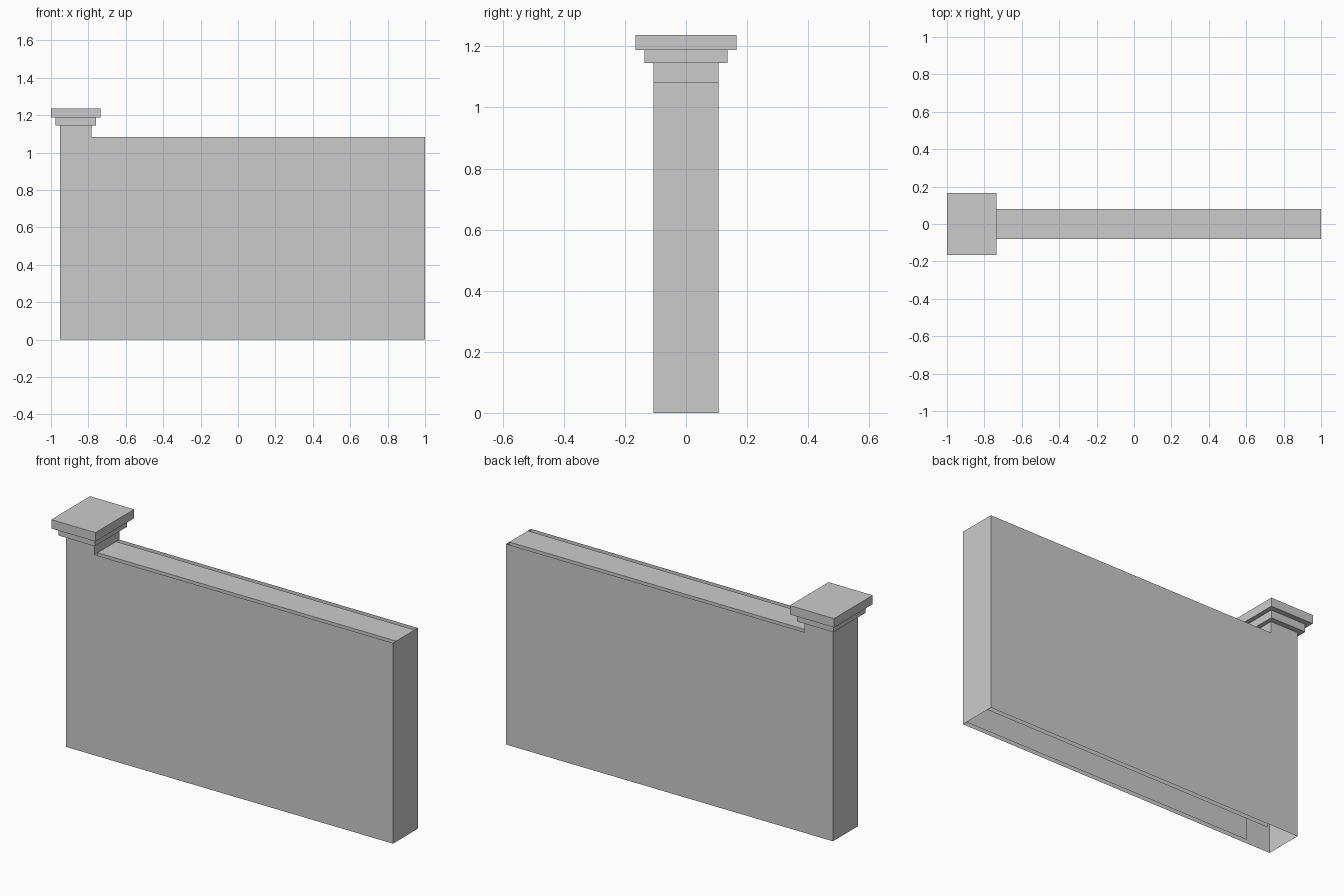
import bpy

if "Cube" in bpy.data.objects:
    bpy.data.objects.remove(bpy.data.objects["Cube"])

# Key dimensions
POST_L, POST_R, WALL_END = -0.952, -0.783, 1.0
CX = (POST_L + POST_R) / 2
OUT_Y, CORE_Y = 0.106, 0.079
WALL_H, POST_H = 1.083, 1.146


def make_object(name, faces):
    """Build an open shell from outward-facing polygons, sharing corner points."""
    verts, index, polys = [], {}, []
    for face in faces:
        poly = []
        for co in face:
            if co not in index:
                index[co] = len(verts)
                verts.append(co)
            poly.append(index[co])
        polys.append(poly)
    mesh = bpy.data.meshes.new(name)
    mesh.from_pydata(verts, [], polys)
    mesh.update()
    obj = bpy.data.objects.new(name, mesh)
    bpy.context.collection.objects.link(obj)
    return obj


def ring(hx, hy, z):
    return [(CX - hx, -hy, z), (CX + hx, -hy, z), (CX + hx, hy, z), (CX - hx, hy, z)]


def side_pair(profile, y):
    """The same xz profile on the front (-y) and back (+y)."""
    return [[(x, -y, z) for x, z in profile],
            [(x, y, z) for x, z in reversed(profile)]]


def cross_face(x, z0, z1, facing):
    """A face across the wall thickness, facing +x or -x."""
    face = [(x, -OUT_Y, z0), (x, OUT_Y, z0), (x, OUT_Y, z1), (x, -OUT_Y, z1)]
    return face if facing > 0 else face[::-1]


# Outer cladding: L-shaped sides, both ends and the exposed post side; open below
outline = [(POST_L, 0), (WALL_END, 0), (WALL_END, WALL_H),
           (POST_R, WALL_H), (POST_R, POST_H), (POST_L, POST_H)]
make_object("post_and_wall_cladding", side_pair(outline, OUT_Y) + [
    cross_face(POST_L, 0, POST_H, -1),
    cross_face(WALL_END, 0, WALL_H, 1),
    cross_face(POST_R, WALL_H, POST_H, 1)])

# Inner wall core: narrower sides and top, leaving an open slot along each edge
core = [(POST_R, 0), (WALL_END, 0), (WALL_END, WALL_H), (POST_R, WALL_H)]
make_object("wall_core", side_pair(core, CORE_Y) + [
    [(POST_R, -CORE_Y, WALL_H), (WALL_END, -CORE_Y, WALL_H),
     (WALL_END, CORE_Y, WALL_H), (POST_R, CORE_Y, WALL_H)]])

# Stepped cap: successive rings bridged into one shell, closed on top
half = (POST_R - POST_L) / 2
steps = [(half, OUT_Y, POST_H), (0.108, 0.136, POST_H), (0.108, 0.136, 1.189),
         (0.132, 0.165, 1.189), (0.132, 0.165, 1.237)]
rings = [ring(*s) for s in steps]
cap = [[a[i], a[(i + 1) % 4], b[(i + 1) % 4], b[i]]
       for a, b in zip(rings, rings[1:]) for i in range(4)]
make_object("post_cap", cap + [rings[-1]])
